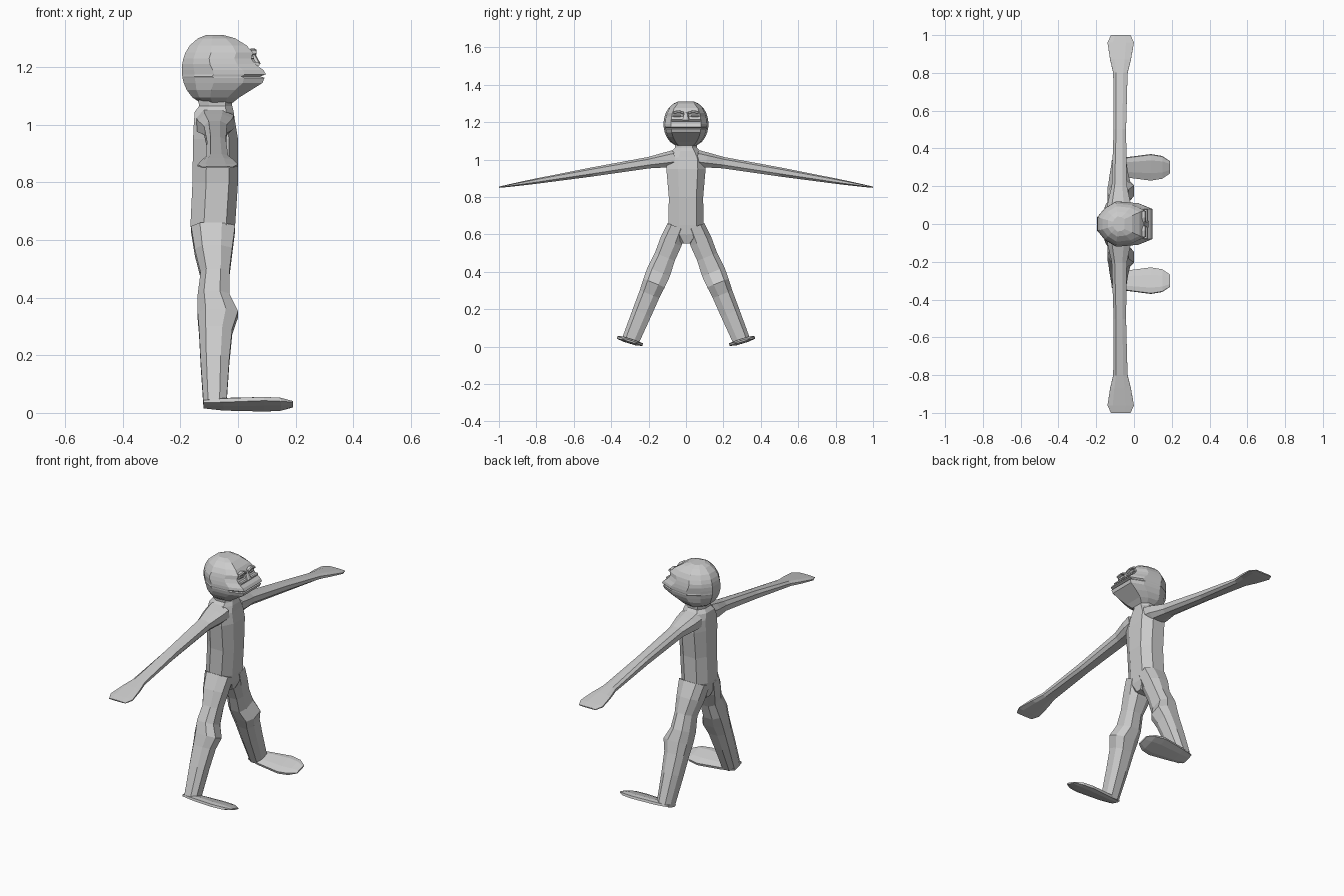
import bpy, bmesh
from mathutils import Vector

cube = bpy.data.objects.get("Cube")
if cube:
    bpy.data.objects.remove(cube, do_unlink=True)

grey = bpy.data.materials.new("plain grey")
grey.use_nodes = True
grey.diffuse_color = (0.6, 0.6, 0.6, 1)
grey.node_tree.nodes["Principled BSDF"].inputs["Base Color"].default_value = grey.diffuse_color


def section(centre, u, v):
    """Chamfered eight-sided section spanned by the half axes u and v."""
    centre, u, v = Vector(centre), Vector(u), Vector(v)
    corners = []
    for along, across in ((u, v), (v, -u), (-u, -v), (-v, u)):
        corners += [centre + along + across * .4, centre + along * .6 + across]
    return corners


def loft(name, sections, mirror=False):
    """Skin a row of sections and cap both ends; optionally mirror left to right."""
    bm = bmesh.new()
    loops = [[bm.verts.new(point) for point in points] for points in sections]
    for lower, upper in zip(loops, loops[1:]):
        for i in range(len(lower)):
            bm.faces.new((lower[i - 1], lower[i], upper[i], upper[i - 1]))
    bm.faces.new(loops[0])
    bm.faces.new(loops[-1])
    bmesh.ops.recalc_face_normals(bm, faces=bm.faces)
    mesh = bpy.data.meshes.new(name)
    bm.to_mesh(mesh)
    bm.free()
    mesh.materials.append(grey)
    obj = bpy.data.objects.new(name, mesh)
    bpy.context.collection.objects.link(obj)
    if mirror:
        modifier = obj.modifiers.new("both sides", 'MIRROR')
        modifier.use_axis = (False, True, False)
        modifier.use_mirror_merge = False


def torso_section(z, width, back, front):
    return section(((back + front) / 2, 0, z), (0, width, 0), ((front - back) / 2, 0, 0))


def leg_section(z, width, back, front):
    """The legs slant outwards, so each section tilts square to the slant."""
    centre = ((back + front) / 2, .31 - .41 * z, z)
    return section(centre, (0, width, width * .4), ((front - back) / 2, 0, 0))


def foot_section(x, width, thickness):
    """The soles tilt with the legs."""
    return section((x, .3, .03), (0, width, width * .3), (0, -thickness * .3, thickness))


def arm_section(y, thickness, depth):
    """The arms slope down evenly from shoulder to fingertip."""
    centre = (.01 * y - .08, y, 1.016 - .164 * y)
    return section(centre, (0, thickness * .16, thickness), (depth, 0, 0))


def head_section(z, front):
    """A rounded skull behind, running forward to a narrower flat face."""
    fullness = (1 - ((z - 1.19) / .125) ** 2) ** .4
    back, width = -.07 - .125 * fullness, .12 * fullness
    outline = [(0, .3), (.15, .7), (.38, 1), (.75, .92), (1, .67)]
    half = [(back + (front - back) * along, width * across) for along, across in outline]
    return [Vector((x, y, z)) for x, y in half + [(x, -y) for x, y in reversed(half)]]


# Torso, from crotch to neck
torso = [(.55, .03, -.14, -.03), (.6, .09, -.155, -.015), (.65, .093, -.165, -.01),
         (.8, .092, -.158, 0), (.95, .105, -.156, 0), (1.01, .1, -.153, -.01),
         (1.045, .075, -.15, -.015), (1.065, .058, -.135, -.02), (1.1, .06, -.14, -.02)]
loft("torso", [torso_section(*row) for row in torso])

# Legs, with the knee pushed forward
legs = [(.64, .05, -.163, -.01), (.56, .056, -.15, -.02), (.48, .053, -.13, -.03),
        (.4, .06, -.14, -.03), (.34, .057, -.14, 0), (.28, .052, -.135, -.02),
        (.18, .049, -.13, -.03), (.03, .043, -.12, -.04)]
loft("legs", [leg_section(*row) for row in legs], mirror=True)

# Flat feet
feet = [(-.12, .035, .008), (-.05, .05, .013), (.09, .068, .013), (.15, .058, .012),
        (.19, .032, .004)]
loft("feet", [foot_section(*row) for row in feet], mirror=True)

# Arms, ending in flat paddle hands
arms = [(.06, .045, .065), (.11, .04, .06), (.2, .03, .04), (.5, .024, .033),
        (.8, .014, .038), (.87, .011, .055), (.96, .006, .07), (1, .003, .052)]
loft("arms", [arm_section(*row) for row in arms], mirror=True)

# Head, with the mouth groove between two lips and sunken eyes under the brow
head = [(1.075, -.02), (1.095, .005), (1.12, .045), (1.145, .085), (1.163, .092),
        (1.168, .078), (1.175, .097), (1.19, .088), (1.21, .06), (1.23, .046),
        (1.25, .052), (1.275, .03), (1.3, -.01), (1.311, -.05)]
loft("head", [head_section(*row) for row in head])


def face_bar(name, x, size, points, mirror=True):
    """A bar across the face through (y, z) points."""
    loft(name, [section((x, y, z), (size, 0, 0), (0, 0, size * .5)) for y, z in points], mirror)


# Raised facial features
face_bar("brows", .05, .014, [(.01, 1.248), (.035, 1.257), (.068, 1.252)])
face_bar("eyes", .046, .01, [(.03, 1.232), (.068, 1.234)])
face_bar("upper_lip", .06, .014, [(-.078, 1.21), (.078, 1.21)], mirror=False)
loft("nose", [section((x, 0, z), (0, width, 0), (.008, 0, .005))
              for x, z, width in ((.048, 1.25, .008), (.07, 1.207, .02))])
